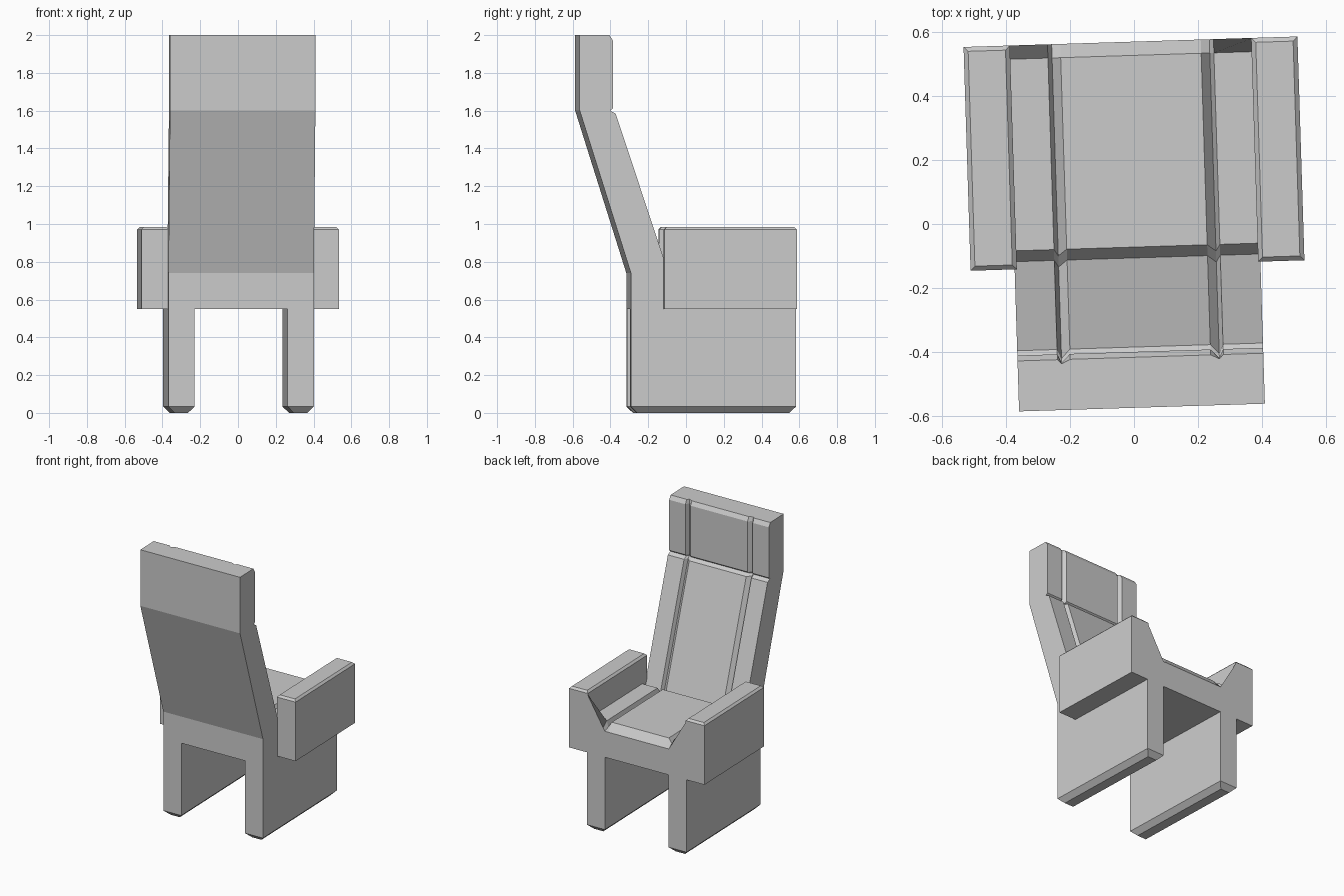
import bpy, bmesh, math
from mathutils import Matrix

cube = bpy.data.objects.get("Cube")
if cube:
    bpy.data.objects.remove(cube, do_unlink=True)

GREY = (0.6, 0.6, 0.6, 1.0)
grey = bpy.data.materials.new("plain grey")
grey.use_nodes = True
grey.diffuse_color = GREY
grey.node_tree.nodes["Principled BSDF"].inputs["Base Color"].default_value = GREY

# The whole chair stands slightly turned
PLACE = Matrix.Translation((0.007, -0.002, 0)) @ Matrix.Rotation(math.radians(1.8), 4, 'Z')

FRONT, REAR, HALF = 0.573, -0.302, 0.385


def finish(bm, name):
    bmesh.ops.recalc_face_normals(bm, faces=bm.faces)
    bm.transform(PLACE)
    mesh = bpy.data.meshes.new(name)
    bm.to_mesh(mesh)
    bm.free()
    mesh.materials.append(grey)
    obj = bpy.data.objects.new(name, mesh)
    bpy.context.collection.objects.link(obj)


def block(name, lo, hi, bevel_z, width):
    """Box with the edges of one horizontal face chamfered."""
    bm = bmesh.new()
    bmesh.ops.create_cube(bm, size=1)
    for v in bm.verts:
        v.co = [l if c < 0 else h for c, l, h in zip(v.co, lo, hi)]
    edges = [e for e in bm.edges if all(abs(v.co.z - bevel_z) < 1e-5 for v in e.verts)]
    bmesh.ops.bevel(bm, geom=edges, offset=width, segments=1, affect='EDGES')
    finish(bm, name)


# Side outlines shared by seat, back and headrest: (y, z)
REAR_OUTLINE = [(-0.573, 2.0), (-0.573, 1.6), (REAR, 0.74), (REAR, 0.55)]


def padded(lip):
    return [(FRONT, 0.55), (FRONT, lip), (0.53, 0.79), (-0.07, 0.79), (-0.104, 0.745),
            (-0.383, 1.585), (-0.412, 1.6), (-0.398, 1.612), (-0.398, 1.972),
            (-0.415, 2.0)] + REAR_OUTLINE


def grooved():
    return [(FRONT, 0.55), (FRONT, 0.735), (0.53, 0.75), (-0.09, 0.75), (-0.125, 0.735),
            (-0.412, 1.585), (-0.425, 1.6), (-0.425, 1.612), (-0.425, 1.972),
            (-0.428, 2.0)] + REAR_OUTLINE


# Seat and back: outlines joined across the width, with two grooves
half = [(HALF, padded(0.97)), (0.26, padded(0.757)), (0.247, grooved()), (0.22, padded(0.735))]
columns = [(-x, p) for x, p in half] + half[::-1]
bm = bmesh.new()
rings = [[bm.verts.new((x, y, z)) for y, z in p] for x, p in columns]
for a, b in zip(rings, rings[1:]):
    for i in range(len(a)):
        j = (i + 1) % len(a)
        bm.faces.new((a[i], a[j], b[j], b[i]))
bm.faces.new(rings[0])
bm.faces.new(rings[-1])
finish(bm, "seat_and_back")

# Armrests and slab legs on both sides
for side, s in (("left", 1), ("right", -1)):
    xs = sorted((s * 0.378, s * 0.523))
    block(side + "_armrest", (xs[0], -0.128, 0.55), (xs[1], FRONT, 0.985), 0.985, 0.014)
    xs = sorted((s * 0.246, s * HALF))
    block(side + "_leg", (xs[0], REAR, 0), (xs[1], FRONT, 0.55), 0, 0.034)
